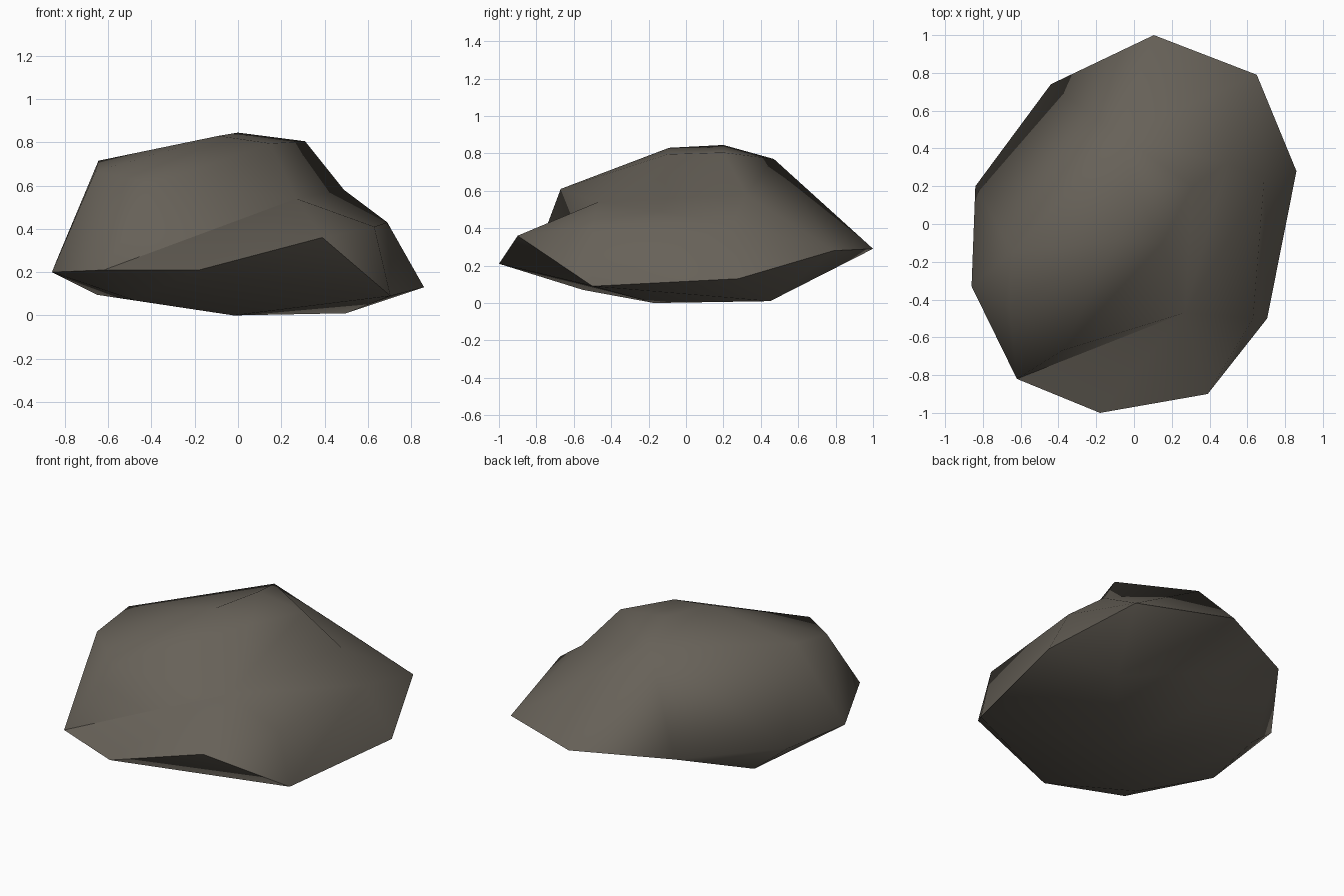
import bpy
import bmesh
import math
from mathutils import Vector
from mathutils.geometry import delaunay_2d_cdt

default_cube = bpy.data.objects.get("Cube")
if default_cube:
    bpy.data.objects.remove(default_cube, do_unlink=True)

# Widest outline of the boulder, counter-clockwise from the back tip
rim = {
    "back": (.105, 1, .29),
    "back_left": (-.44, .74, .28),
    "side_rear": (-.84, .2, .25),
    "side_fore": (-.86, -.33, .2),
    "front_corner": (-.62, -.82, .21),
    "front": (-.18, -1, .21),
    "front_lip": (.39, -.9, .36),
    "front_low": (.705, -.5, .09),
    "flank": (.86, .28, .13),
    "back_corner": (.65, .79, .28),
}

# Peaks, ledges and hollows of the upper surface
upper = {
    "shoulder": (-.645, -.15, .715),
    "shoulder_fore": (-.66, -.44, .665),
    "brow": (-.38, -.67, .61),
    "crown_fore": (-.09, -.09, .83),
    "crown": (0, .2, .845),
    "crown_rear": (-.08, .47, .77),
    "crown_step": (.15, -.1, .795),
    "crown_end": (.31, .2, .805),
    "hollow": (.49, .32, .58),
    "ledge_rear": (.69, .25, .43),
    "ledge_inner": (.27, -.47, .54),
    "ledge_fore": (.63, -.5, .41),
}
upper_creases = [
    ("crown_rear", "back_corner"),
    ("crown_rear", "hollow"),
    ("crown_end", "hollow"),
    ("hollow", "ledge_rear"),
    ("hollow", "ledge_inner"),
    ("ledge_rear", "back_corner"),
    ("ledge_inner", "ledge_fore"),
    ("ledge_inner", "front_lip"),
    ("ledge_inner", "front_corner"),
    ("brow", "front_corner"),
    ("brow", "crown_step"),
    ("shoulder", "shoulder_fore"),
    ("shoulder", "crown_rear"),
    ("crown_fore", "crown_rear"),
]

# Shallow belly the boulder rests on
belly = {
    "belly_side": (-.65, .26, .095),
    "belly_rear": (.5, .45, .01),
    "belly_middle": (-.02, -.17, 0),
    "belly_front": (-.48, -.55, .07),
}
belly_creases = [("front", "front_low")]


def add_skin(bm, inner, creases, facing_up):
    """Stretch a triangulated skin over the rim and the inner points."""
    points = {**rim, **inner}
    names = list(points)
    index = {name: i for i, name in enumerate(names)}
    count = len(rim)
    edges = [(i, (i + 1) % count) for i in range(count)]
    edges += [(index[a], index[b]) for a, b in creases]
    flat = [Vector(points[name][:2]) for name in names]
    result = delaunay_2d_cdt(flat, edges, [], 1, 1e-5)
    faces, origins = result[2], result[3]
    verts = [bm.verts.new(points[names[src[0]]]) for src in origins]
    for face in faces:
        corners = [verts[i] for i in face]
        a, b, c = (v.co for v in corners[:3])
        if ((b - a).cross(c - a).z > 0) != facing_up:
            corners.reverse()
        bm.faces.new(corners)


bm = bmesh.new()
add_skin(bm, upper, upper_creases, True)
add_skin(bm, belly, belly_creases, False)
bmesh.ops.remove_doubles(bm, verts=bm.verts[:], dist=1e-4)
mesh = bpy.data.meshes.new("boulder")
bm.to_mesh(mesh)
bm.free()

boulder = bpy.data.objects.new("boulder", mesh)
bpy.context.collection.objects.link(boulder)

# Single dull stone colour
colour = (.135, .12, .098, 1)
stone = bpy.data.materials.new("brown grey stone")
stone.use_nodes = True
stone.diffuse_color = colour
shader = next(n for n in stone.node_tree.nodes if n.type == "BSDF_PRINCIPLED")
shader.inputs["Base Color"].default_value = colour
shader.inputs["Roughness"].default_value = .9
mesh.materials.append(stone)

# Soft facets with a crisp lower rim
bpy.ops.object.select_all(action="DESELECT")
boulder.select_set(True)
bpy.context.view_layer.objects.active = boulder
bpy.ops.object.shade_smooth_by_angle(angle=math.radians(60))

# The rim rolls softly under at the back left
rolled = (Vector(rim["back_left"]) + Vector(rim["side_rear"])) / 2
for edge in mesh.edges:
    a, b = (mesh.vertices[i].co for i in edge.vertices)
    if ((a + b) / 2 - rolled).length < .01:
        edge.use_edge_sharp = False
